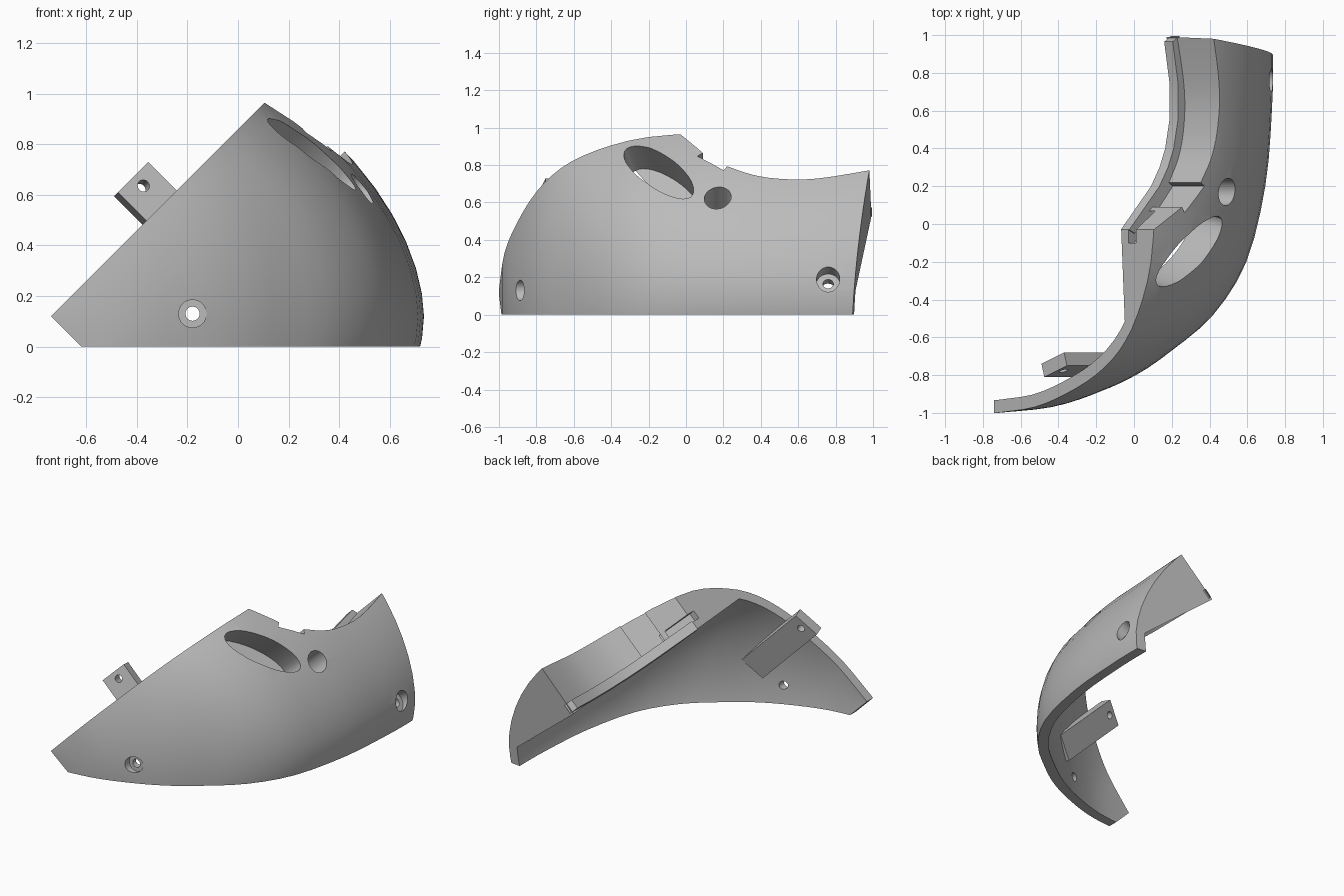
import bpy, bmesh, math
from mathutils import Vector, Matrix

if "Cube" in bpy.data.objects:
    bpy.data.objects.remove(bpy.data.objects["Cube"])

grey = bpy.data.materials.new("mid grey")
grey.use_nodes = True
grey.diffuse_color = (0.5, 0.5, 0.5, 1)
grey.node_tree.nodes["Principled BSDF"].inputs["Base Color"].default_value = (0.5, 0.5, 0.5, 1)

CX, CZ = -0.74, 0.12          # long axis of the dome
FLANGE = (Vector((0, 0, 0.735)), Vector((0.39, 0.034, 0.48)))   # flat inner side of the rim
BACK = (Vector((0, 0.973, 0)), Vector((0.114, 1, -0.072)))


def finish(bm, name):
    bmesh.ops.recalc_face_normals(bm, faces=bm.faces)
    mesh = bpy.data.meshes.new(name)
    bm.to_mesh(mesh)
    bm.free()
    ob = bpy.data.objects.new(name, mesh)
    bpy.context.collection.objects.link(ob)
    mesh.materials.append(grey)
    return ob


def diagonal(y, m, n):
    """Point from y, m = x + z and n = z - x."""
    return Vector(((m - n) / 2, y, (m + n) / 2))


def prism(name, outline, m0, m1):
    """Extrude a (y, n) outline along the diagonal."""
    bm = bmesh.new()
    face = bm.faces.new([bm.verts.new(diagonal(y, m0, n)) for y, n in outline])
    new = bmesh.ops.extrude_face_region(bm, geom=[face])["geom"]
    step = diagonal(0, m1 - m0, 0)
    bmesh.ops.translate(bm, vec=step, verts=[v for v in new if isinstance(v, bmesh.types.BMVert)])
    return finish(bm, name)


def slice_off(bm, point, normal):
    """Remove everything on the normal's side and close the cut."""
    geom = bm.verts[:] + bm.edges[:] + bm.faces[:]
    cut = bmesh.ops.bisect_plane(bm, geom=geom, plane_co=point, plane_no=normal, clear_outer=True)
    edges = [e for e in cut["geom_cut"] if isinstance(e, bmesh.types.BMEdge)]
    bmesh.ops.edgenet_fill(bm, edges=edges)


def smooth_path(pts, steps):
    """Catmull-Rom curve through the points."""
    pts = [Vector(p) for p in pts]
    ext = [pts[0] * 2 - pts[1]] + pts + [pts[-1] * 2 - pts[-2]]
    out = []
    for a, b, c, d in zip(ext, ext[1:], ext[2:], ext[3:]):
        for k in range(steps):
            t = k / steps
            out.append(b + (c - a) * t / 2 + (a * 2 - b * 5 + c * 4 - d) * t * t / 2
                       + (b * 3 - a - c * 3 + d) * t ** 3 / 2)
    return out + [pts[-1]]


def power(value, exponent):
    return math.copysign(abs(value) ** exponent, value)


def dome(offset, segs=64):
    """Loft rings of (y, half width, half height), flattening towards the back."""
    stations = smooth_path([
        (-1, 0.02, 0.02), (-0.97, 0.30, 0.30), (-0.9, 0.53, 0.54), (-0.8, 0.75, 0.77),
        (-0.67, 0.94, 0.945), (-0.48, 1.16, 1.03), (-0.2, 1.335, 1.11), (0.2, 1.435, 1.14),
        (0.6, 1.47, 1.145), (0.9, 1.475, 1.17), (1.3, 1.46, 1.2)], 3)
    bm, rings = bmesh.new(), []
    for i, s in enumerate(stations):
        d = stations[min(i + 1, len(stations) - 1)] - stations[max(i - 1, 0)]
        size = math.hypot(d.x, d.y)
        y = s.x + offset * d.y / size
        a, b = (max(r - offset * d.x / size, 0.01) for r in (s.y, s.z))
        e = 2 / (2 - 0.25 * min(max(s.x + 0.8, 0), 0.8))
        ang = [2 * math.pi * k / segs for k in range(segs)]
        rings.append([bm.verts.new((CX + a * power(math.cos(t), e), y, CZ + b * power(math.sin(t), e)))
                      for t in ang])
    for r, q in zip(rings, rings[1:]):
        for k in range(segs):
            j = (k + 1) % segs
            bm.faces.new((r[k], r[j], q[j], q[k]))
    bm.faces.new(rings[0])
    bm.faces.new(rings[-1])
    return bm


def drill(name, centre, axis, radius, inward, long_axis=None, stretch=1):
    """Round or oval cutter reaching inward from the centre along the axis."""
    w = Vector(axis).normalized()
    u = Vector(long_axis) if long_axis else w.orthogonal()
    u = (u - w * u.dot(w)).normalized()
    v = w.cross(u)
    bm = bmesh.new()
    out = 0.3
    bmesh.ops.create_cone(bm, cap_ends=True, segments=32, radius1=radius, radius2=radius,
                          depth=inward + out)
    mid = Vector(centre) + w * (out - inward) / 2
    rot = Matrix((u * stretch, v, w)).transposed().to_4x4()
    bmesh.ops.transform(bm, matrix=Matrix.Translation(mid) @ rot, verts=bm.verts)
    return finish(bm, name)


def cut(ob, cutters):
    bpy.context.view_layer.objects.active = ob
    for c in cutters:
        c.hide_render = True
        mod = ob.modifiers.new(c.name, "BOOLEAN")
        mod.operation, mod.solver, mod.object = "DIFFERENCE", "EXACT", c
        bpy.ops.object.modifier_apply(modifier=mod.name)
        bpy.data.objects.remove(c)


# Outer dome, trimmed at the bottom, front tip and back
bm = dome(0)
slice_off(bm, Vector((0, 0, 0)), Vector((0, 0, -1)))
slice_off(bm, Vector((-0.62, 0, 0)), Vector((-1, 0, -1)))
slice_off(bm, *BACK)
shell = finish(bm, "shell")

# Hollow inside, stopping at the flat flange
bm = dome(0.068)
slice_off(bm, *FLANGE)
hollow = finish(bm, "hollow_cutter")

# Upper rim: straight edge, stepped notch, curved scoop, and a slot beside the lip
scoop = [tuple(p[:2]) for p in smooth_path(
    [(0.22, 0.44, 0), (0.35, 0.34, 0), (0.5, 0.285, 0), (0.7, 0.275, 0), (0.98, 0.35, 0), (1.4, 0.5, 0)], 3)]
notch = [(-0.03, 0.86), (0.09, 0.61), (0.06, 0.58), (0.2, 0.40)]
rim = prism("rim_cutter", [(-1.4, 0.86)] + notch + scoop + [(1.4, 3), (-1.4, 3)], -3, 4)
slot = prism("slot_cutter", [(-0.1, 1), (-0.1, 0.8), (0.07, 0.53), (0.07, 1)], 0.8, 0.88)

# Screw holes with counterbores, oval window and round socket
side_axis = (1, 0, 0.6)
cut(shell, [
    hollow, rim, slot,
    drill("front_screw", (-0.18, -0.88, 0.13), (0, -1, 0), 0.028, 0.2),
    drill("front_bore", (-0.18, -0.86, 0.13), (0, -1, 0), 0.055, 0),
    drill("side_screw", (0.72, 0.76, 0.185), side_axis, 0.028, 0.2),
    drill("side_bore", (0.72, 0.76, 0.185), side_axis, 0.062, 0.04),
    drill("oval_window", (0.275, -0.14, 0.745), (0.8, -0.25, 0.7), 0.1, 0.17,
          (0.616, 0.625, -0.477), 2.75),
    drill("socket", (0.47, 0.17, 0.605), (1, 0, 0.9), 0.072, 0.15),
])

# Raised lip along the inner edge of the scoop
lip_top = [(-0.03, 0.86), (0.07, 0.72), (0.2, 0.54), (0.3, 0.45), (0.4, 0.39), (0.55, 0.345),
           (0.75, 0.345), (0.965, 0.40)]
lip_base = [(0.995, 0.33), (0.96, 0.31), (0.7, 0.25), (0.5, 0.25), (0.35, 0.3), (0.2, 0.37),
            (0.05, 0.56), (-0.05, 0.8)]
lip = prism("inner_lip", lip_top + lip_base, 0.72, 0.81)

# Mounting tab running down the inside of the wall
bm = bmesh.new()
ends = []
for n in (1.085, 0.25):
    ends.append([bm.verts.new(diagonal(y, m, n)) for y, m in
                 ((-0.81, 0.135), (-0.74, 0.105), (-0.68, 0.345), (-0.75, 0.375))])
for k in range(4):
    j = (k + 1) % 4
    bm.faces.new((ends[0][k], ends[0][j], ends[1][j], ends[1][k]))
for end in ends:
    bm.faces.new(end)
tab = finish(bm, "mounting_tab")
cut(tab, [drill("tab_hole", (-0.38, -0.75, 0.63), (0.21, -0.95, 0.21), 0.024, 0.3)])

# Smooth curved faces, crisp edges
bpy.ops.object.select_all(action="DESELECT")
for ob in (shell, lip, tab):
    ob.select_set(True)
bpy.context.view_layer.objects.active = shell
bpy.ops.object.shade_smooth_by_angle(angle=math.radians(25))
